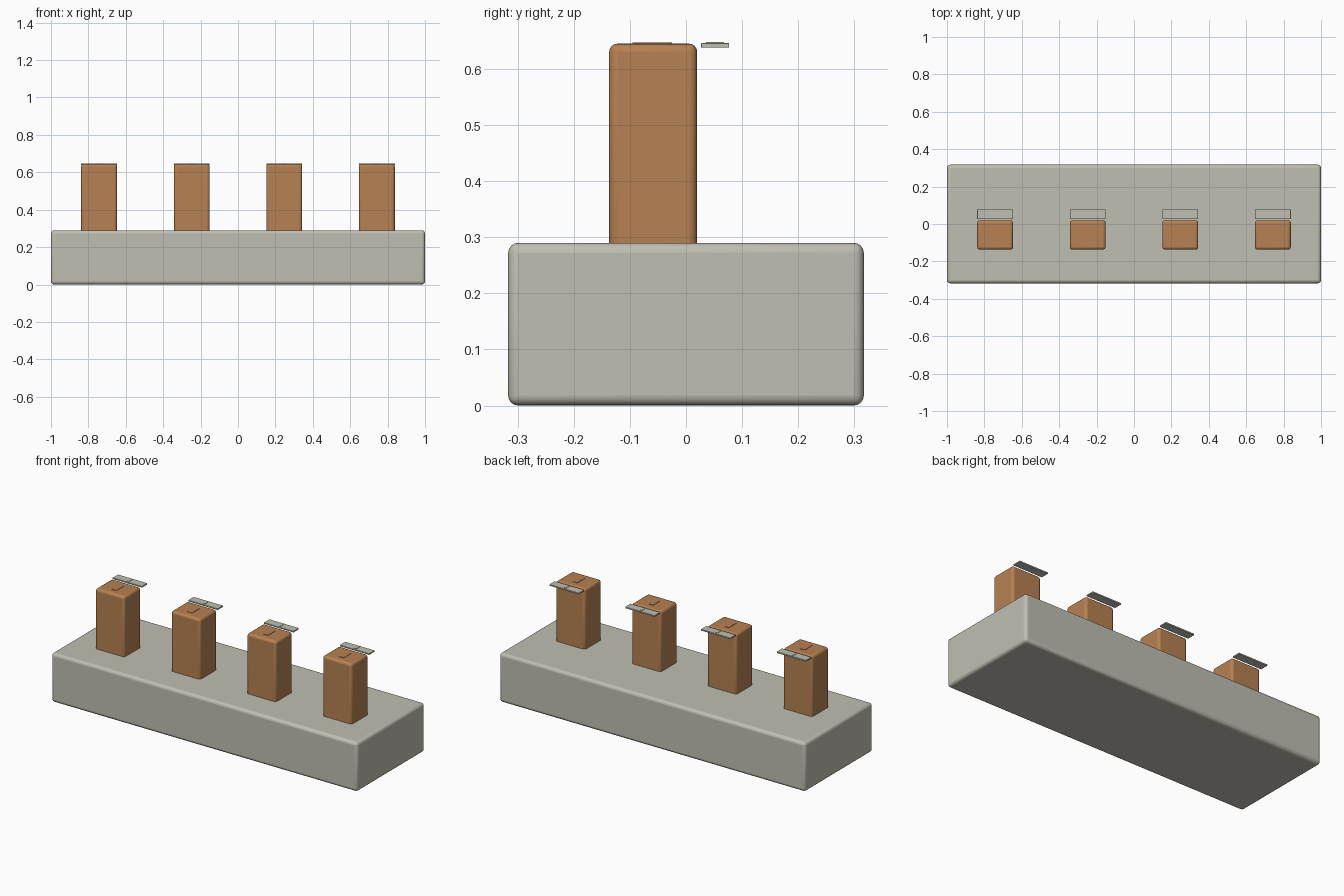
import bpy
import bmesh
from mathutils import Vector

cube = bpy.data.objects.get("Cube")
if cube:
    bpy.data.objects.remove(cube, do_unlink=True)


def material(name, colour):
    mat = bpy.data.materials.new(name)
    mat.use_nodes = True
    mat.diffuse_color = (*colour, 1)
    shader = mat.node_tree.nodes["Principled BSDF"]
    shader.inputs["Base Color"].default_value = (*colour, 1)
    shader.inputs["Roughness"].default_value = 0.6
    return mat


stone = material("warm_grey", (0.53, 0.52, 0.45))
wood = material("copper_brown", (0.47, 0.22, 0.085))


def box(name, low, high, mat, bevel=0.0):
    """Box between two corners, with optional rounded edges."""
    low, high = Vector(low), Vector(high)
    mesh = bpy.data.meshes.new(name)
    bm = bmesh.new()
    bmesh.ops.create_cube(bm, size=1)
    for v in bm.verts:
        v.co = v.co * (high - low)
    bm.to_mesh(mesh)
    bm.free()
    mesh.materials.append(mat)
    obj = bpy.data.objects.new(name, mesh)
    obj.location = (low + high) / 2
    bpy.context.collection.objects.link(obj)
    if bevel:
        mod = obj.modifiers.new("rounded_edges", "BEVEL")
        mod.width = bevel
        mod.segments = 4
        bpy.ops.object.select_all(action="DESELECT")
        obj.select_set(True)
        bpy.context.view_layer.objects.active = obj
        bpy.ops.object.shade_smooth_by_angle()
    return obj


# Long base block
box("base", (-1, -0.317, 0), (1, 0.317, 0.29), stone, 0.018)

# Four posts, each with a thin label plate floating behind its top
spacing, half = 0.495, 0.096
for i in range(4):
    x = (i - 1.5) * spacing
    box(f"post_{i + 1}", (x - half, -0.137, 0.27), (x + half, 0.02, 0.645), wood, 0.015)
    box(f"post_pad_{i + 1}", (x - 0.015, -0.095, 0.64), (x + 0.015, -0.025, 0.647), wood)
    box(f"label_plate_{i + 1}", (x - half, 0.027, 0.638), (x + half, 0.077, 0.646), stone, 0.001)
    box(f"label_mark_{i + 1}", (x - 0.006, 0.036, 0.645), (x + 0.006, 0.068, 0.648), stone)
